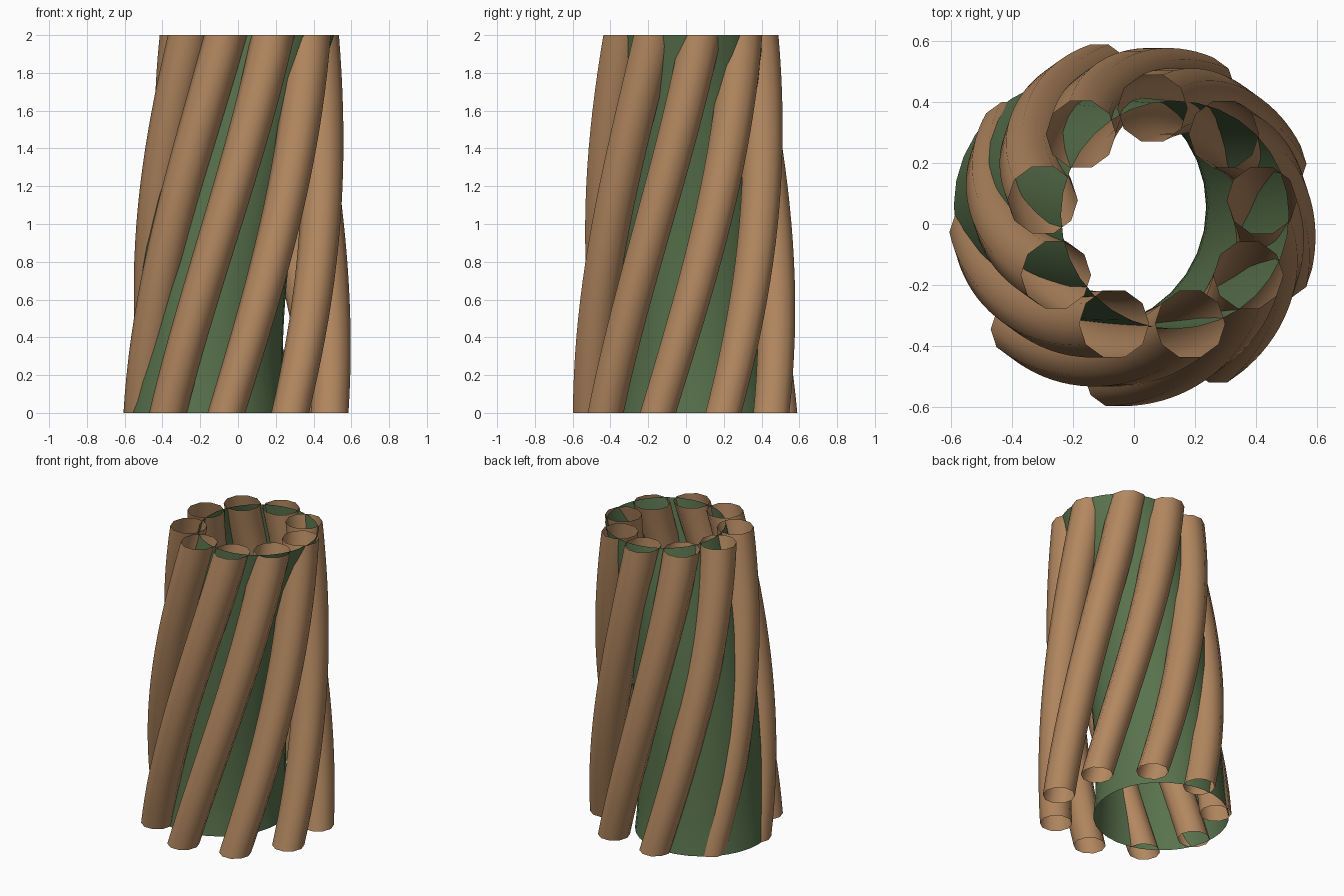
import bpy, math

cube = bpy.data.objects.get("Cube")
if cube:
    bpy.data.objects.remove(cube, do_unlink=True)

HEIGHT = 2.0
STRANDS = 9


def make_material(name, rgb):
    mat = bpy.data.materials.new(name)
    mat.use_nodes = True
    mat.diffuse_color = (*rgb, 1)
    bsdf = next(n for n in mat.node_tree.nodes if n.type == 'BSDF_PRINCIPLED')
    bsdf.inputs["Base Color"].default_value = (*rgb, 1)
    bsdf.inputs["Roughness"].default_value = 0.8
    return mat


def open_tube(name, section, sides, rings, mat):
    """Open tube of level rings; section(t) gives centre x, centre y, radius."""
    verts, faces = [], []
    for i in range(rings + 1):
        t = i / rings
        cx, cy, r = section(t)
        for k in range(sides):
            a = 2 * math.pi * k / sides
            verts.append((cx + r * math.cos(a), cy + r * math.sin(a), HEIGHT * t))
    for i in range(rings):
        for k in range(sides):
            n = (k + 1) % sides
            lo, hi = i * sides, (i + 1) * sides
            faces.append((lo + k, lo + n, hi + n, hi + k))
    mesh = bpy.data.meshes.new(name)
    mesh.from_pydata(verts, [], faces)
    mesh.materials.append(mat)
    for p in mesh.polygons:
        p.use_smooth = True
    obj = bpy.data.objects.new(name, mesh)
    bpy.context.collection.objects.link(obj)
    return obj


bark = make_material("tan_bark", (0.45, 0.245, 0.117))
moss = make_material("moss_green", (0.1, 0.17, 0.073))


# Leaning hollow core, flared at the foot
def core_section(t):
    radius = 0.375 + 0.017 * (1 - t) + 0.03 * (1 - t) ** 8
    return -0.17 + 0.02 * t + 0.285 * t * t, 0.06 - 0.03 * t, radius


open_tube("inner_core", core_section, 32, 20, moss)


# Ring of twisted strands, narrowing and leaning towards the top
def strand_section(start):
    def section(t):
        angle = math.radians(start + 67 * t)
        ring = 0.507 - 0.08 * t - 0.062 * t * t
        return (0.02 * t + 0.04 * t * t + ring * math.cos(angle),
                0.015 * t + ring * math.sin(angle),
                0.1 + 0.015 * t)
    return section


for s in range(STRANDS):
    open_tube(f"twisted_strand_{s + 1}", strand_section(23 + s * 360 / STRANDS), 10, 20, bark)
